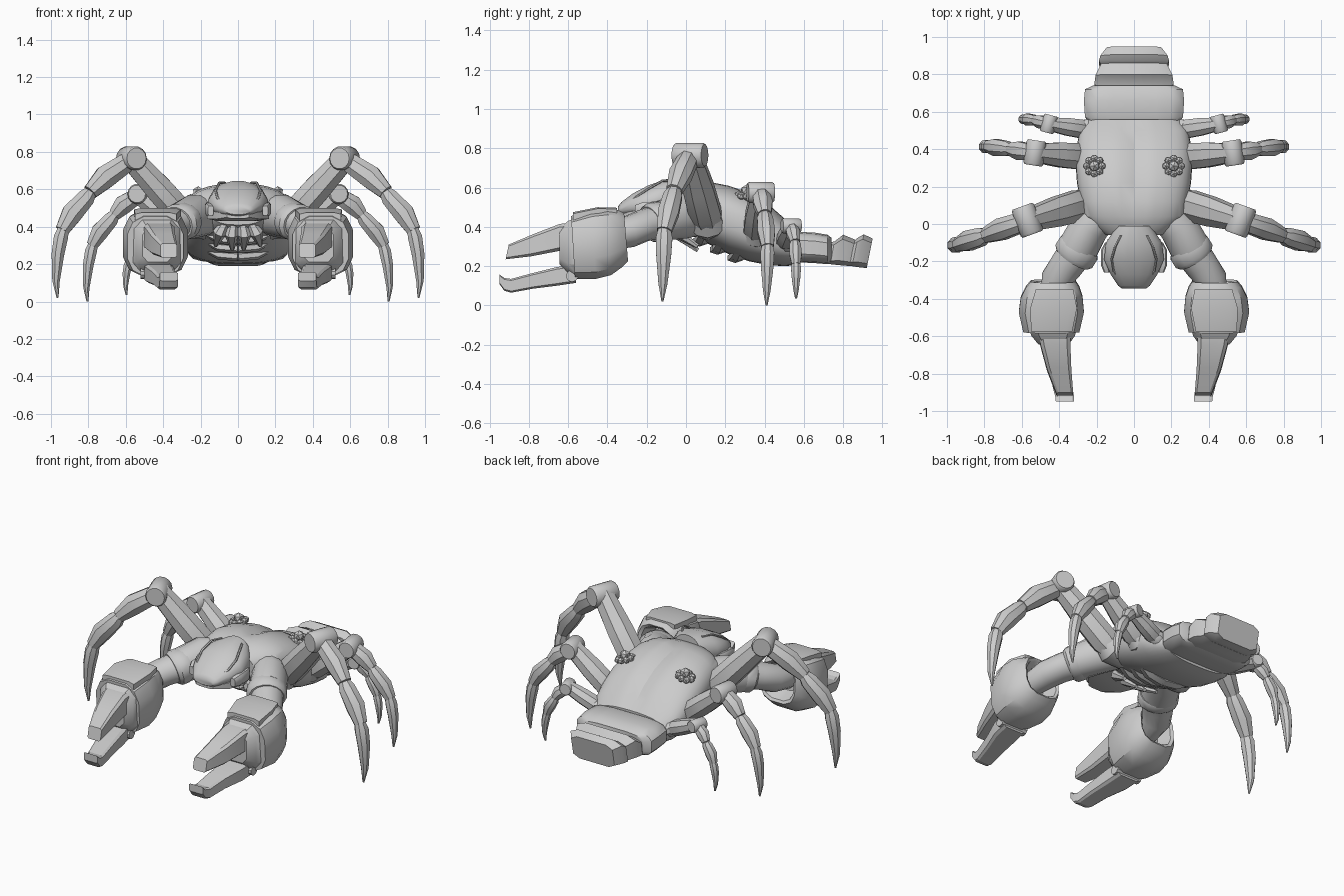
import bpy, bmesh
from math import sin, cos, pi, copysign
from mathutils import Vector as V


def finish(name, bm, mirror=False, angle=35):
    bmesh.ops.recalc_face_normals(bm, faces=bm.faces[:])
    me = bpy.data.meshes.new(name)
    bm.to_mesh(me)
    bm.free()
    ob = bpy.data.objects.new(name, me)
    bpy.context.collection.objects.link(ob)
    bpy.ops.object.select_all(action='DESELECT')
    ob.select_set(True)
    bpy.context.view_layer.objects.active = ob
    bpy.ops.object.shade_smooth_by_angle(angle=angle * pi / 180)
    if mirror:
        ob.modifiers.new("Mirror", 'MIRROR')
    return ob


def skin(bm, rings):
    vs = [[bm.verts.new(p) for p in r] for r in rings]
    n = len(vs[0])
    for a, b in zip(vs, vs[1:]):
        for i in range(n):
            bm.faces.new((a[i], a[(i + 1) % n], b[(i + 1) % n], b[i]))
    bm.faces.new(vs[0])
    bm.faces.new(vs[-1])


def section(n, e, phase):
    pts = []
    for i in range(n):
        a = 2 * pi * i / n + phase
        pts.append((copysign(abs(cos(a)) ** e, cos(a)), copysign(abs(sin(a)) ** e, sin(a))))
    mx, my = max(p[0] for p in pts), max(p[1] for p in pts)
    return [(p[0] / mx, p[1] / my) for p in pts]


# Loft along y; each station is (y, centre x, half width, top z, bottom z)
def hull(name, stations, n=8, e=0.5, lean=0, groove=None, **kw):
    bm = bmesh.new()
    rings = []
    for y, cx, hw, zt, zb in stations:
        r = [V((cx + hw * u, y + lean * v, (zt + zb) / 2 + (zt - zb) / 2 * v))
             for u, v in section(n, e, 0 if groove else pi / n)]
        if groove and groove[0] <= y <= groove[1]:
            r[n // 4].z -= 0.025
        rings.append(r)
    skin(bm, rings)
    return finish(name, bm, **kw)


# Tube along a path; each radius is (sideways, upward)
def add_tube(bm, pts, radii, n=8, side=V((0, 1, 0))):
    pts = [V(p) for p in pts]
    rings = []
    for i, p in enumerate(pts):
        t = (pts[min(i + 1, len(pts) - 1)] - pts[max(i - 1, 0)]).normalized()
        s = (side - t * side.dot(t)).normalized()
        w = t.cross(s)
        rings.append([p + s * radii[i][0] * u + w * radii[i][1] * v
                      for u, v in section(n, 1, pi / n)])
    skin(bm, rings)


def tube(name, pts, radii, n=8, side=V((0, 1, 0)), **kw):
    bm = bmesh.new()
    add_tube(bm, pts, radii, n, side)
    return finish(name, bm, **kw)


# Carapace, tilted down to the rear, with a central groove
hull("carapace", [(-.06, 0, .15, .57, .41), (-.02, 0, .21, .60, .38), (.04, 0, .27, .62, .35),
                  (.12, 0, .285, .63, .31), (.22, 0, .305, .61, .26), (.32, 0, .312, .575, .225),
                  (.42, 0, .305, .515, .205), (.50, 0, .29, .445, .20), (.56, 0, .25, .385, .205)],
     n=40, e=.78, groove=(.1, .53), angle=25)

# Tail plates, stepped
hull("tail_plate_1", [(.545, 0, .24, .365, .225), (.57, 0, .262, .375, .22), (.66, 0, .268, .37, .215),
                      (.72, 0, .262, .36, .21), (.74, 0, .22, .345, .215)], n=16, e=.5)
hull("tail_plate_2", [(.70, 0, .19, .32, .215), (.745, 0, .212, .325, .21), (.79, 0, .205, .36, .205),
                      (.85, 0, .175, .335, .20)], e=.4, lean=.01)
hull("tail_plate_3", [(.83, 0, .165, .32, .205), (.86, 0, .188, .345, .20), (.89, 0, .18, .362, .195),
                      (.935, 0, .145, .34, .19)], e=.4, lean=.015)

# Head with cheek pads, jaw and face wires
hull("head", [(-.345, 0, .065, .505, .465), (-.33, 0, .085, .525, .455), (-.27, 0, .125, .57, .445),
              (-.19, 0, .16, .612, .435), (-.10, 0, .15, .643, .44), (-.01, 0, .09, .645, .47)],
     n=16, e=.95, angle=40)
hull("jaw", [(-.335, 0, .06, .475, .445), (-.27, 0, .12, .49, .43), (-.17, 0, .165, .50, .43),
             (-.08, 0, .14, .51, .43)], e=.5)
hull("cheek_pad", [(-.26, .145, .015, .51, .46), (-.22, .155, .022, .525, .46),
                   (-.14, .155, .022, .53, .46), (-.1, .14, .015, .525, .48)], mirror=True)
wire = [(.07, -.06, .635), (.10, -.12, .635), (.12, -.19, .595), (.11, -.25, .555), (.07, -.315, .51)]
tube("face_wire", wire, [(.006, .006)] * 5, n=6, side=V((1, 0, 0)), mirror=True)

# Mouthparts: drooping petals, and belly ribs
bm = bmesh.new()
for x0, x1, z1 in ((.02, .03, .28), (.06, .12, .30)):
    m = V(((x0 + x1) / 2 + .01, -.04, (.43 + z1) / 2))
    add_tube(bm, [(x0, -.03, .44), m, (x1, .06, z1)], [(.018, .018), (.024, .036), (.01, .012)], 6)
finish("mouthparts", bm, True)
bm = bmesh.new()
for i in range(3):
    y, z = .07 + i * .09, .345 - i * .042
    add_tube(bm, [(0, y, z - .02), (.1, y + .01, z - .012), (.19, y + .03, z + .03)],
             [(.038, .025), (.035, .025), (.025, .018)], 6)
finish("belly_ribs", bm, True)

# Flower-shaped nodules on the back
bm = bmesh.new()
centre = V((.212, .31, .563))
for i in range(9):
    off = V((0, 0, .022)) if i == 8 else V((.041 * cos(i * pi / 4), .041 * sin(i * pi / 4), -.01 * cos(i * pi / 4)))
    ret = bmesh.ops.create_icosphere(bm, subdivisions=1, radius=.032 if i == 8 else .022)
    bmesh.ops.translate(bm, verts=ret["verts"], vec=centre + off)
finish("back_nodule", bm, True)

# Arms: shoulder, collar and forearm
up = V((0, 0, 1))
tube("shoulder", [(.16, .07, .46), (.24, -.02, .455), (.30, -.13, .43)],
     [(.10, .09), (.115, .105), (.10, .108)], 16, up, mirror=True)
tube("arm_collar", [(.285, -.115, .432), (.295, -.13, .43), (.32, -.17, .42), (.33, -.185, .415)],
     [(.095, .108), (.10, .116), (.10, .116), (.09, .10)], 16, up, mirror=True)
tube("forearm", [(.31, -.15, .425), (.36, -.22, .405), (.41, -.29, .375), (.43, -.40, .35)],
     [(.085, .095), (.08, .09), (.08, .085), (.07, .07)], 16, up, mirror=True)

# Claws: hollow-backed palm, front block, top plate and two fingers
hull("claw_palm", [(-.40, .43, .08, .42, .27), (-.315, .43, .105, .455, .24), (-.305, .432, .12, .47, .225),
                   (-.335, .435, .142, .485, .195), (-.39, .44, .165, .495, .155),
                   (-.47, .442, .174, .487, .135), (-.575, .442, .15, .455, .135)],
     n=12, e=.7, lean=-.01, mirror=True)
hull("claw_front", [(-.55, .435, .135, .45, .15), (-.60, .432, .115, .43, .165), (-.645, .43, .08, .39, .21)],
     e=.5, mirror=True)
hull("claw_back_plate", [(-.35, .425, .10, .497, .46), (-.45, .43, .125, .50, .45), (-.575, .44, .11, .475, .42)],
     e=.4, mirror=True)
hull("upper_finger", [(-.59, .425, .085, .42, .29), (-.65, .42, .08, .415, .275), (-.78, .40, .065, .365, .25),
                      (-.91, .37, .045, .31, .235)], e=.3, lean=.008, mirror=True, angle=20)
hull("lower_finger", [(-.56, .43, .075, .21, .115), (-.66, .42, .075, .195, .10), (-.78, .395, .06, .165, .085),
                      (-.89, .378, .052, .135, .065), (-.925, .37, .05, .14, .075), (-.95, .37, .048, .158, .11)],
     e=.3, mirror=True, angle=20)
tube("finger_pivot", [(.34, -.58, .15), (.52, -.58, .15)], [(.03, .03)] * 2, 10, mirror=True)


# Legs: hip, thigh, knee barrel, two shin segments and a pointed foot
def leg(name, root, knee, shin, ankle, tip, s):
    r, k, a, b, t = map(V, (root, knee, shin, ankle, tip))
    tube(name + "_hip", [r - V((.1, 0, .02)), r, r.lerp(k, .15)],
         [(.07 * s, .07 * s), (.09 * s, .085 * s), (.07 * s, .06 * s)], 10, mirror=True)
    tube(name + "_thigh", [r, r.lerp(k, .12), r.lerp(k, .5), k],
         [(.065 * s, .06 * s), (.082 * s, .075 * s), (.078 * s, .073 * s), (.058 * s, .06 * s)], 8, mirror=True)
    axis = V((a.y - k.y, k.x - a.x, 0)).normalized() * .08 * s
    tube(name + "_knee", [k - axis, k - axis * .85, k + axis * .85, k + axis],
         [(.055 * s,) * 2, (.063 * s,) * 2, (.063 * s,) * 2, (.055 * s,) * 2], 14, up, mirror=True)
    for part, p, q, w in (("_upper_shin", k, a, .058 * s), ("_lower_shin", a, b, .053 * s)):
        bow = V((.008, 0, .008)) * s
        tube(name + part, [p, p.lerp(q, .15), p.lerp(q, .6) + bow, q],
             [(w * .65, w * .65), (w * .9, w * .9), (w, w * 1.05), (w * .7, w * .7)], 8, mirror=True)
    bow = V((.014, 0, 0)) * s
    tube(name + "_foot", [b + V((-.01, 0, .02)), b.lerp(t, .1) + bow * .3, b.lerp(t, .35) + bow,
                          b.lerp(t, .75) + bow, t],
         [(.028 * s, .028 * s), (.042 * s, .038 * s), (.038 * s, .034 * s), (.023 * s, .02 * s),
          (.005, .005)], 8, mirror=True)


leg("front_leg", (.26, .11, .42), (.57, .02, .765), (.79, -.06, .585), (.94, -.11, .38), (.965, -.12, .02), 1)
leg("middle_leg", (.27, .36, .365), (.53, .38, .575), (.66, .40, .465), (.78, .415, .30), (.805, .41, .0), .84)
leg("rear_leg", (.26, .505, .32), (.455, .535, .405), (.53, .555, .325), (.585, .56, .21), (.595, .56, .035), .6)
